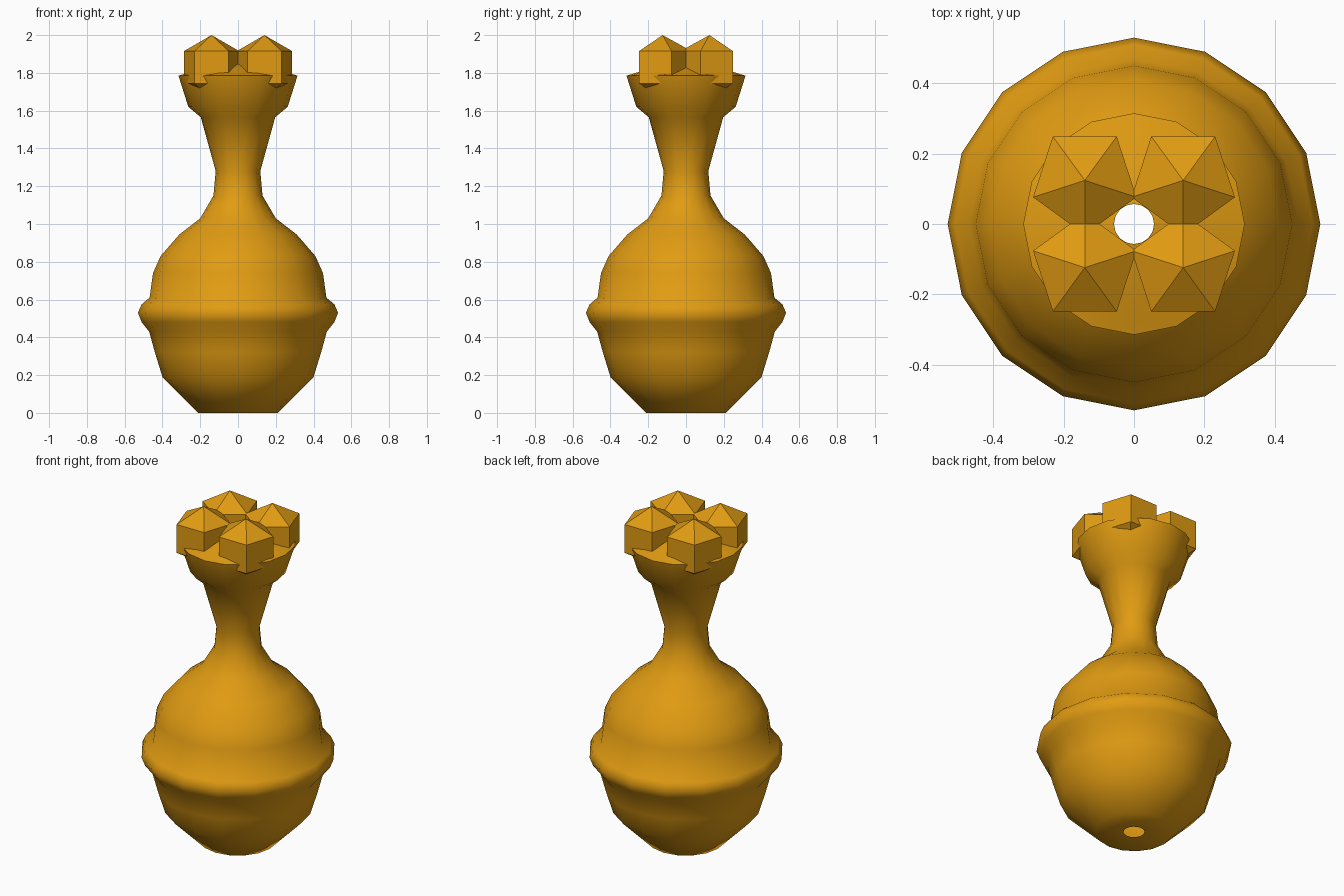
import bpy, bmesh, math
from mathutils import Matrix

if "Cube" in bpy.data.objects:
    bpy.data.objects.remove(bpy.data.objects["Cube"])

amber = bpy.data.materials.new("amber")
amber.diffuse_color = (0.75, 0.33, 0.006, 1)
amber.use_nodes = True
amber.node_tree.nodes["Principled BSDF"].inputs["Base Color"].default_value = amber.diffuse_color


def add_object(name, bm):
    bmesh.ops.recalc_face_normals(bm, faces=bm.faces)
    mesh = bpy.data.meshes.new(name)
    bm.to_mesh(mesh)
    bm.free()
    mesh.materials.append(amber)
    ob = bpy.data.objects.new(name, mesh)
    bpy.context.collection.objects.link(ob)
    return ob


# Turned body: (radius, height) profile, open at the bottom and top centre
profile = [(.057, 0), (.21, 0), (.40, .19), (.44, .32), (.47, .43), (.51, .48),
           (.53, .53), (.51, .575), (.468, .61), (.45, .74), (.41, .83),
           (.31, .945), (.20, 1.03), (.13, 1.15), (.118, 1.28), (.197, 1.565),
           (.263, 1.62), (.315, 1.785), (.25, 1.805), (.17, 1.832), (.057, 1.857)]
SIDES = 16
bm = bmesh.new()
rings = []
for r, z in profile:
    rings.append([bm.verts.new((r * math.cos(2 * math.pi * i / SIDES),
                                r * math.sin(2 * math.pi * i / SIDES), z))
                  for i in range(SIDES)])
for a, b in zip(rings, rings[1:]):
    for i in range(SIDES):
        j = (i + 1) % SIDES
        bm.faces.new((a[i], a[j], b[j], b[i]))
body = add_object("vase_body", bm)
bpy.context.view_layer.objects.active = body
body.select_set(True)
bpy.ops.object.shade_smooth_by_angle(angle=math.radians(60))
body.select_set(False)

# Four faceted five-sided beads on the crown, mirrored about both axes
for sx, xn in ((-1, "left"), (1, "right")):
    for sy, yn in ((-1, "front"), (1, "back")):
        bm = bmesh.new()
        top = bm.verts.new((0, 0, .17))
        bottom = bm.verts.new((0, 0, -.17))
        pts = [(.1545 * math.cos(math.radians(72 * i - 90)),
                .1545 * math.sin(math.radians(72 * i - 90)) * sy) for i in range(5)]
        up = [bm.verts.new((x, y, .085)) for x, y in pts]
        low = [bm.verts.new((x, y, -.085)) for x, y in pts]
        for i in range(5):
            j = (i + 1) % 5
            bm.faces.new((up[i], up[j], top))
            bm.faces.new((low[i], low[j], up[j], up[i]))
            bm.faces.new((low[j], low[i], bottom))
        bmesh.ops.transform(bm, matrix=Matrix.Translation((.14 * sx, .124 * sy, 1.83)),
                            verts=bm.verts)
        add_object(f"crown_bead_{yn}_{xn}", bm)
